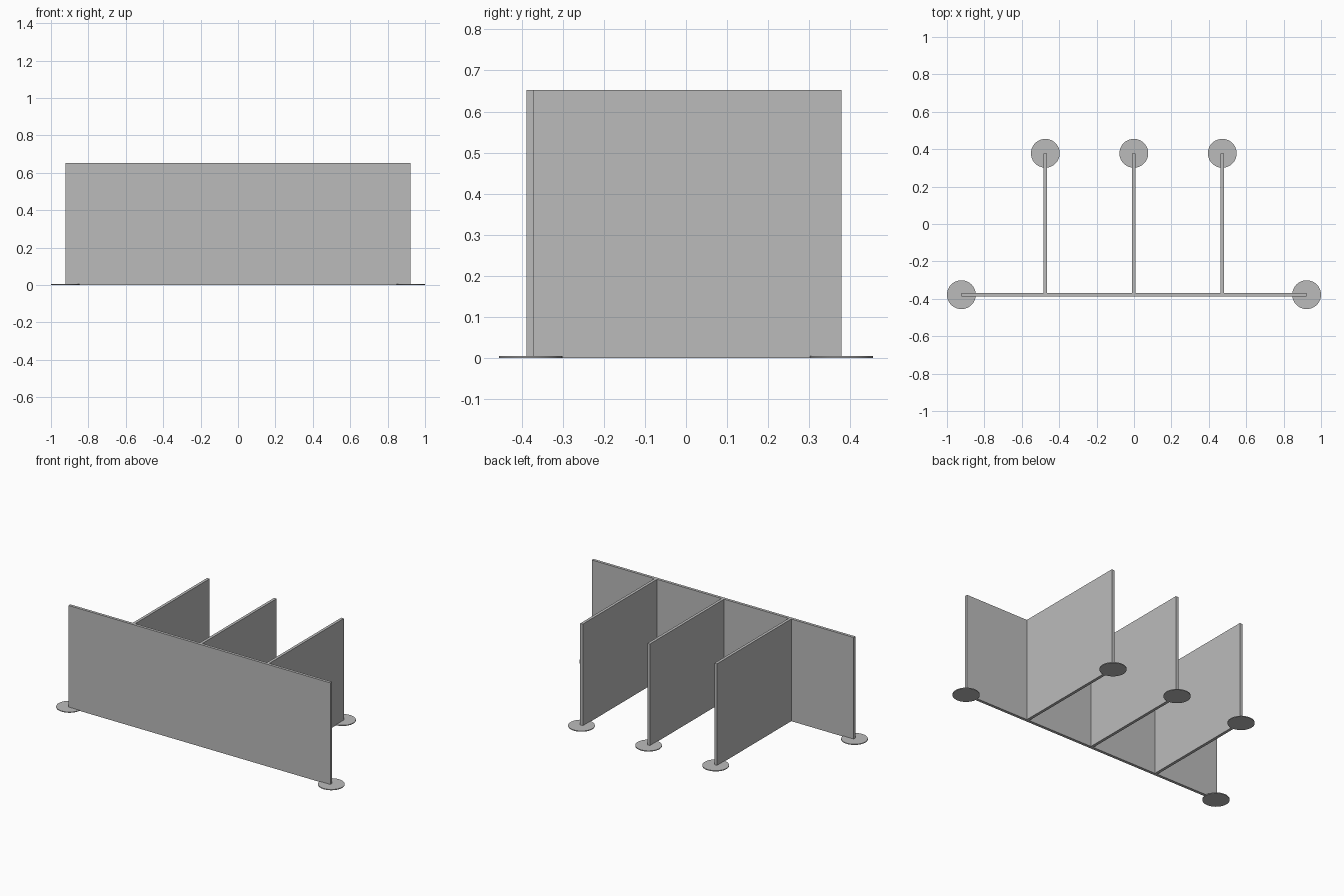
import bpy

if "Cube" in bpy.data.objects:
    bpy.data.objects.remove(bpy.data.objects["Cube"])

THICK = 0.018
TOP = 0.652
BASE = 0.001
ROW_Y = 0.378
FOOT_R = 0.077
FOOT_H = 0.005

grey = bpy.data.materials.new("panel_grey")
grey.use_nodes = True
colour = (0.5, 0.5, 0.5, 1)
grey.diffuse_color = colour
grey.node_tree.nodes["Principled BSDF"].inputs["Base Color"].default_value = colour


def panel(name, x0, x1, y0, y1):
    """Upright board spanning the given plan rectangle."""
    bpy.ops.mesh.primitive_cube_add(
        size=1, location=((x0 + x1) / 2, (y0 + y1) / 2, (BASE + TOP) / 2))
    ob = bpy.context.object
    ob.name = name
    ob.scale = (x1 - x0, y1 - y0, TOP - BASE)
    bpy.ops.object.transform_apply(location=False, rotation=False, scale=True)
    ob.data.materials.append(grey)


def foot(name, x, y):
    """Thin round floor plate."""
    bpy.ops.mesh.primitive_cylinder_add(
        vertices=48, radius=FOOT_R, depth=FOOT_H, location=(x, y, FOOT_H / 2))
    ob = bpy.context.object
    ob.name = name
    ob.data.materials.append(grey)
    bpy.ops.object.shade_smooth_by_angle()


# Long front board with a foot under each end
half = 1 - FOOT_R
front_back = -ROW_Y + THICK / 2 - 0.001
panel("front_panel", -half, half, front_back - THICK, front_back)
for side, x in (("right", -half), ("left", half)):
    foot(f"{side}_end_foot", x, -ROW_Y)

# Dividers running back from the front board, each with a foot at its free end
for side, x in (("right", -0.474), ("middle", -0.001), ("left", 0.472)):
    panel(f"{side}_divider", x - THICK / 2, x + THICK / 2, front_back, ROW_Y)
    foot(f"{side}_divider_foot", x, ROW_Y)
